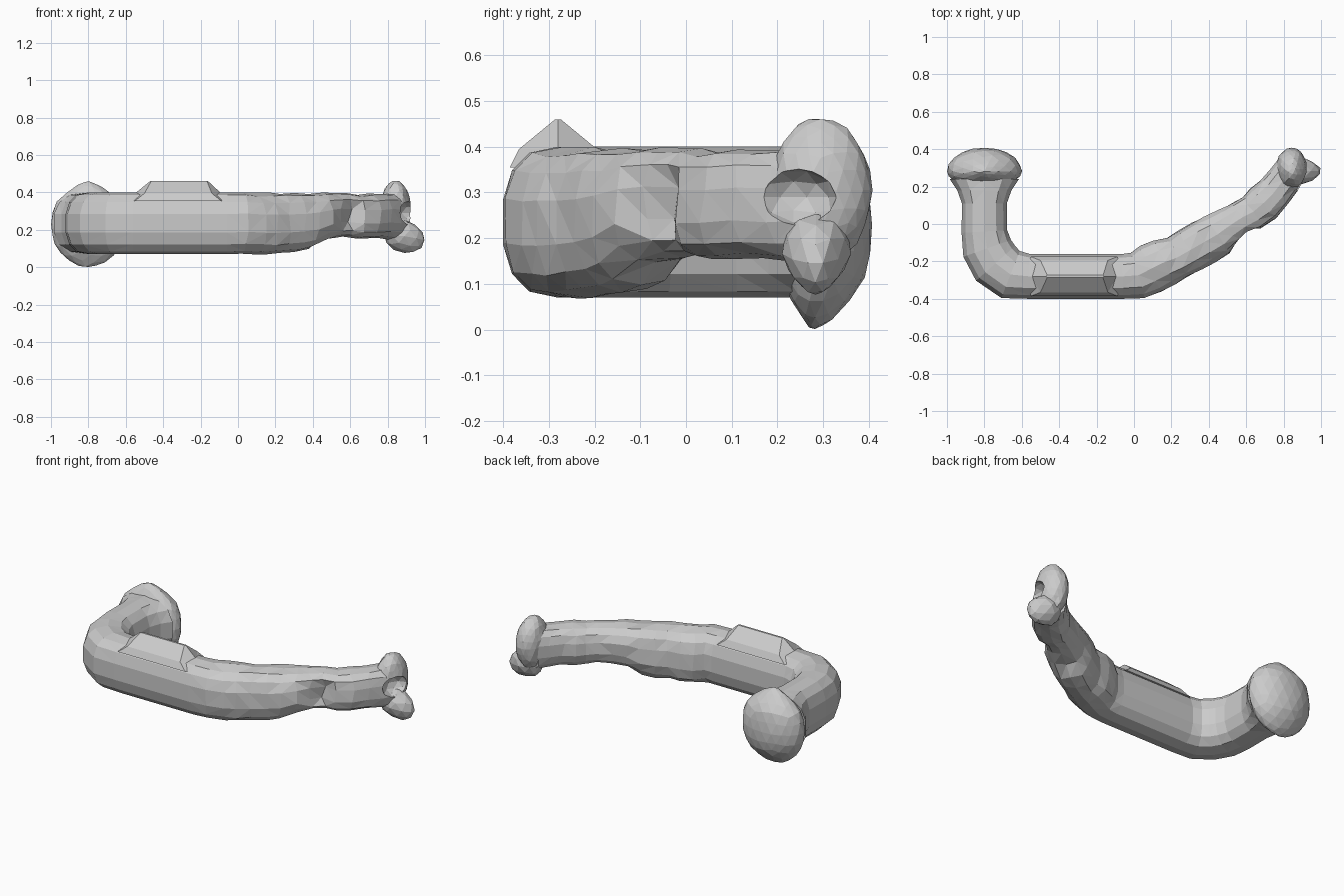
import bpy, bmesh, math, random
from mathutils import Vector

if "Cube" in bpy.data.objects:
    bpy.data.objects.remove(bpy.data.objects["Cube"])

random.seed(4)
SIDES = 14


def make_object(name, bm):
    bmesh.ops.recalc_face_normals(bm, faces=bm.faces)
    mesh = bpy.data.meshes.new(name)
    bm.to_mesh(mesh)
    bm.free()
    obj = bpy.data.objects.new(name, mesh)
    bpy.context.collection.objects.link(obj)
    return obj


def sweep(name, stations):
    """Tube through (x, y, half width, low z, high z, jitter) stations."""
    bm = bmesh.new()
    pts = [Vector(s[:2]) for s in stations]
    rings = []
    for i, (x, y, w, lo, hi, jit) in enumerate(stations):
        d = (pts[min(i + 1, len(pts) - 1)] - pts[max(i - 1, 0)]).normalized()
        side = Vector((d.y, -d.x))
        ring = []
        for k in range(SIDES):
            a = 2 * math.pi * (k + 0.5) / SIDES
            c, s = math.cos(a), math.sin(a)
            u = math.copysign(abs(c) ** 0.8, c) * w * 1.02
            v = math.copysign(abs(s) ** 0.8, s) * (hi - lo) / 2
            r = 1 + random.uniform(-jit, jit)
            slide = random.uniform(-jit, jit) * 0.3
            ring.append(bm.verts.new((x + side.x * u * r + d.x * slide,
                                      y + side.y * u * r + d.y * slide,
                                      (hi + lo) / 2 + v * r)))
        rings.append(ring)
    for a, b in zip(rings, rings[1:]):
        for k in range(SIDES):
            n = (k + 1) % SIDES
            bm.faces.new((a[k], a[n], b[n], b[k]))
    bm.faces.new(rings[0])
    bm.faces.new(rings[-1])
    # Split the uneven quads into facets
    bmesh.ops.triangulate(bm, faces=bm.faces[:])
    return make_object(name, bm)


def lump(name, centre, radii, jit=0.03, sub=3):
    bm = bmesh.new()
    bmesh.ops.create_icosphere(bm, subdivisions=sub, radius=1)
    for v in bm.verts:
        r = 1 + random.uniform(-jit, jit)
        v.co = Vector(c + p * s * r for c, p, s in zip(centre, v.co, radii))
    return make_object(name, bm)


# Hooked body: left arm, bend, straight front, tapering right arm
body = sweep("curved_body", [
    (-0.80, 0.24, 0.185, 0.07, 0.40, 0), (-0.80, 0.18, 0.145, 0.07, 0.40, 0),
    (-0.80, 0.11, 0.12, 0.07, 0.40, 0), (-0.80, -0.04, 0.122, 0.07, 0.40, 0),
    (-0.785, -0.13, 0.135, 0.07, 0.40, 0), (-0.74, -0.21, 0.14, 0.07, 0.40, 0),
    (-0.66, -0.27, 0.135, 0.07, 0.40, 0), (-0.56, -0.28, 0.12, 0.07, 0.40, 0),
    (-0.06, -0.28, 0.12, 0.07, 0.40, 0), (0.02, -0.275, 0.125, 0.075, 0.40, 0.02),
    (0.09, -0.24, 0.135, 0.07, 0.395, 0.03), (0.16, -0.205, 0.13, 0.07, 0.395, 0.03),
    (0.23, -0.18, 0.115, 0.075, 0.395, 0.03), (0.30, -0.14, 0.12, 0.08, 0.395, 0.03),
    (0.37, -0.10, 0.12, 0.10, 0.395, 0.04), (0.44, -0.06, 0.115, 0.145, 0.395, 0.04),
    (0.51, -0.01, 0.10, 0.16, 0.395, 0.05), (0.57, 0.03, 0.095, 0.16, 0.395, 0.05),
    (0.63, 0.06, 0.098, 0.15, 0.39, 0.04), (0.69, 0.11, 0.105, 0.15, 0.39, 0.04),
    (0.75, 0.17, 0.097, 0.155, 0.395, 0.04), (0.80, 0.235, 0.092, 0.15, 0.395, 0.03),
    (0.84, 0.29, 0.088, 0.15, 0.40, 0.02),
])
# Dent in the outer side of the right arm
dent = Vector((0.60, -0.04, 0.27))
for v in body.data.vertices:
    fall = max(0, 1 - (v.co - dent).length / 0.10)
    v.co += Vector((-0.03, 0.05, 0)) * fall

# Raised ridge on top of the straight section, sides blending into the body
bm = bmesh.new()
loops = []
for x0, x1, hw, z in ((-0.60, -0.04, 0.105, 0.355), (-0.55, -0.09, 0.085, 0.395),
                      (-0.47, -0.16, 0.006, 0.46)):
    e = min(0.05, hw)
    loops.append([bm.verts.new(p) for p in (
        (x0, -0.28, z), (x0 + e, -0.28 - hw, z), (x1 - e, -0.28 - hw, z),
        (x1, -0.28, z), (x1 - e, -0.28 + hw, z), (x0 + e, -0.28 + hw, z))])
for a, b in zip(loops, loops[1:]):
    for k in range(6):
        n = (k + 1) % 6
        bm.faces.new((a[k], a[n], b[n], b[k]))
bm.faces.new(loops[0])
bm.faces.new(loops[-1])
make_object("top_ridge", bm)

# Knob closing the left arm, pinched toward its top and bottom
knob = lump("left_knob", (-0.80, 0.282, 0.23), (0.20, 0.125, 0.23), 0.015)
for v in knob.data.vertices:
    h = abs(v.co.z - 0.23) / 0.23
    pinch = max(0, h - 0.6) / 0.4
    v.co.y = 0.282 + (v.co.y - 0.282) * (1 - 0.4 * pinch)
    if v.co.z > 0.23:
        v.co.x = -0.80 + (v.co.x + 0.80) * (1 - 0.45 * pinch)
    if v.co.y < 0.282:
        v.co.y = 0.282 + (v.co.y - 0.282) * 0.7

# Open head on the right end, with a scooped mouth
head = lump("right_head", (0.842, 0.295, 0.305), (0.083, 0.112, 0.157), 0.03)
mouth = lump("mouth_cutter", (0.925, 0.235, 0.29), (0.085, 0.095, 0.065), 0.0, 2)
mouth.hide_render = True
mouth.hide_set(True)
for part in (head, body):
    cut = part.modifiers.new("mouth", "BOOLEAN")
    cut.object = mouth
    cut.operation = "DIFFERENCE"
    cut.solver = "EXACT"

# Pointed lower lip, wide where it leaves the head
lip = lump("lower_lip", (0.89, 0.285, 0.17), (0.11, 0.085, 0.088), 0.03, 2)
for v in lip.data.vertices:
    t = max(0, (v.co.x - 0.87) / 0.13)
    low = max(0, (0.19 - v.co.z) / 0.11)
    v.co.y = 0.28 + (v.co.y - 0.28) * (1 - 0.35 * t) * (1 - 0.3 * low)
    v.co.z -= 0.025 * t
